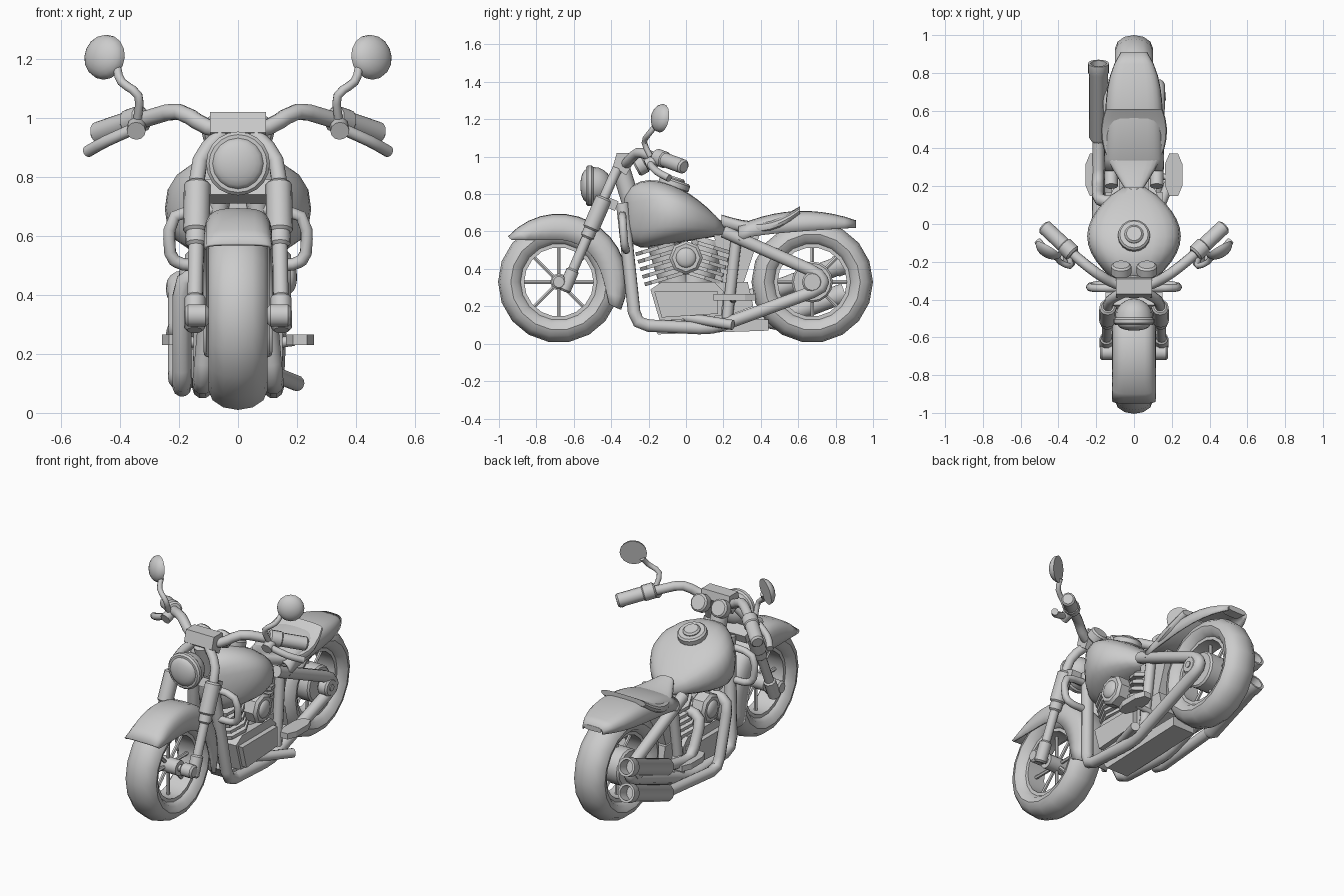
import bpy
from math import sin, cos, pi, tau, radians, copysign
from mathutils import Vector

if "Cube" in bpy.data.objects:
    bpy.data.objects.remove(bpy.data.objects["Cube"])

grey = bpy.data.materials.new("plain_grey")
grey.use_nodes = True
grey.diffuse_color = (.6, .6, .6, 1)
grey.node_tree.nodes["Principled BSDF"].inputs["Base Color"].default_value = grey.diffuse_color


def add(name, verts, faces, mirror=False, thickness=0, angle=40):
    mesh = bpy.data.meshes.new(name)
    mesh.from_pydata([tuple(v) for v in verts], [], faces)
    mesh.materials.append(grey)
    part = bpy.data.objects.new(name, mesh)
    bpy.context.collection.objects.link(part)
    bpy.ops.object.select_all(action='DESELECT')
    part.select_set(True)
    bpy.context.view_layer.objects.active = part
    bpy.ops.object.mode_set(mode='EDIT')
    bpy.ops.mesh.select_all(action='SELECT')
    bpy.ops.mesh.normals_make_consistent(inside=False)
    bpy.ops.object.mode_set(mode='OBJECT')
    bpy.ops.object.shade_smooth_by_angle(angle=radians(angle))
    if thickness:
        part.modifiers.new("thickness", 'SOLIDIFY').thickness = thickness
    if mirror:
        part.modifiers.new("mirror", 'MIRROR')


def loft(name, rings, closed=True, loop=False, **options):
    """Skin a list of equal rings of points."""
    n, m = len(rings[0]), len(rings)
    faces = []
    for i in range(m if loop else m - 1):
        for j in range(n if closed else n - 1):
            a, b, k = i * n, (i + 1) % m * n, (j + 1) % n
            faces.append((a + j, a + k, b + k, b + j))
    if closed and not loop:
        faces += [tuple(range(n)), tuple(range((m - 1) * n, m * n))]
    add(name, [point for ring in rings for point in ring], faces, **options)


def circle(center, turn, radius, sides):
    angles = [tau * j / sides for j in range(sides)]
    return [center + turn @ Vector((radius * cos(a), radius * sin(a), 0)) for a in angles]


def lathe(name, start, axis, profile, sides=16, **options):
    """Turn (radius, distance) pairs about an axis."""
    start, axis = Vector(start), Vector(axis).normalized()
    turn = axis.to_track_quat('Z', 'Y')
    loft(name, [circle(start + axis * d, turn, r, sides) for r, d in profile], **options)


def drum(name, start, end, radius, bevel=0, sides=12, **options):
    """Cylinder between two points, with bevelled ends."""
    axis = Vector(end) - Vector(start)
    size = axis.length
    profile = [(radius, bevel), (radius, size - bevel)]
    if bevel:
        profile = [(radius - bevel, 0), *profile, (radius - bevel, size)]
    lathe(name, start, axis, profile, sides, **options)


def dome(name, start, axis, radius, height, **options):
    steps = [pi * k / 11 for k in range(6)]
    lathe(name, start, axis, [(radius * cos(a), height * sin(a)) for a in steps], **options)


def tube(name, path, radius, sides=10, **options):
    """Sweep a circle along a path with rounded corners."""
    path = [Vector(p) for p in path]
    points = [path[0]]
    for before, corner, after in zip(path, path[1:], path[2:]):
        ends = [corner + (p - corner).normalized() * min(.07, .4 * (p - corner).length) for p in (before, after)]
        points += [ends[0], (ends[0] + ends[1] + corner * 2) / 4, ends[1]]
    points.append(path[-1])
    rings, turn = [], None
    for i, p in enumerate(points):
        ahead = points[min(i + 1, len(points) - 1)] - p
        behind = p - points[max(i - 1, 0)]
        way = ahead.normalized() + behind.normalized()
        if turn:
            turn = (turn @ Vector((0, 0, 1))).rotation_difference(way) @ turn
        else:
            turn = way.to_track_quat('Z', 'Y')
        rings.append(circle(p, turn, radius, sides))
    loft(name, rings, **options)


def prism(name, outline, left, right, **options):
    """Extrude a side outline across the width."""
    loft(name, [[(x, y, z) for y, z in outline] for x in (left, right)], angle=20, **options)


def oval(angle, power):
    """Point on a squared-off circle."""
    return [copysign(abs(v) ** power, v) for v in (cos(angle), sin(angle))]


def body(name, section, power, steps=12, sides=20):
    """Rounded body; section(t) gives y, bottom, top and half width."""
    rings = []
    for i in range(steps + 1):
        y, low, high, wide = section(i / steps)
        ring = [oval(tau * j / sides, power) for j in range(sides)]
        rings.append([(wide * a, y, (low + high) / 2 + (high - low) / 2 * b) for a, b in ring])
    loft(name, rings)


def arch(wide, low, high):
    """Open fender section as (x, height) pairs."""
    return [(wide * a, low + (high - low) * b) for a, b in (oval(pi * j / 12, .55) for j in range(13))]


# Wheels
hub_z, front_y, rear_y = .33, -.68, .675
for label, y in (("front", front_y), ("rear", rear_y)):
    center, side = Vector((0, y, hub_z)), Vector((1, 0, 0))
    steps = [tau * k / 12 for k in range(12)]
    lathe(label + "_tyre", center, side, [(.257 + .068 * cos(a), .1 * sin(a)) for a in steps], 18, loop=True)
    lathe(label + "_rim", center, side, [(r, d) for r, d in ((.185, .06), (.21, .06), (.21, -.06), (.185, -.06))],
          18, loop=True)
    drum(label + "_hub", center - side * .08, center + side * .08, .045)
    drum(label + "_axle", center - side * .17, center + side * .17, .02)
    for k in range(8):
        a = tau * k / 8
        drum(label + "_spoke", center, center + .2 * Vector((0, cos(a), sin(a))), .011, sides=6)
drum("rear_drum", (-.085, rear_y, hub_z), (.085, rear_y, hub_z), .11, .01, 16)

# Front fender wraps round the wheel, with a level front lip
rings = []
for k in range(16):
    a = radians(138 - 10.8 * k)
    inner = .225 / sin(a) if cos(a) < 0 else .225 + .07 * (k / 15) ** 9
    rings.append([(x, front_y + r * cos(a), hub_z + r * sin(a)) for x, r in arch(.117, inner, .365)])
loft("front_fender", rings, closed=False, thickness=.01)

# Rear fender and tail light
rings = []
for k in range(11):
    t = k / 10
    section = arch(.155 * (1 - .55 * t ** 5), .55 + .07 * t ** .5, .71 - .25 * (t - .55) ** 2)
    rings.append([(x, .28 + .63 * t, z) for x, z in section])
loft("rear_fender", rings, closed=False, thickness=.01)
body("tail_light", lambda t: (.85 + .06 * t, .625, .675 - .02 * t, .06), .6, 2, 12)

# Tank, filler cap and seat
body("tank", lambda t: (-.33 + .53 * t,
                        .49 + .09 * t + .12 * (1 - t) ** 14,
                        .88 - .24 * ((t - .2) / .8) ** 2 - .06 * (1 - t) ** 9,
                        .05 + .198 * sin(pi * t) ** .8), .75)
drum("filler_flange", (0, -.07, .83), (0, -.055, .875), .085, .01, 16)
drum("filler_cap", (0, -.06, .86), (0, -.05, .89), .05, .01, 16)
body("seat", lambda t: (.19 + .42 * t,
                        .62 - .04 * sin(pi * t) + .07 * t ** 4,
                        .69 - .04 * sin(pi * t) + .045 * t ** 3,
                        .05 + .125 * sin(.7 * pi * t)), .65, 8)
prism("side_panel", [(.15, .58), (.4, .6), (.3, .3), (.2, .3)], -.08, .08)

# Front fork, clamps and neck
top, bottom = Vector((.135, -.36, .96)), Vector((.147, -.645, .3))
tube("fork_tube", [(.05, -.36, .95), top.lerp(bottom, .15), bottom], .027, mirror=True)
drum("fork_sleeve", top.lerp(bottom, .27), top.lerp(bottom, .53), .045, .01, mirror=True)
drum("fork_collar", top.lerp(bottom, .5), top.lerp(bottom, .6), .036, .01, mirror=True)
drum("axle_clamp", bottom.lerp(top, .15), bottom.lerp(top, -.03), .036, .01, 10, mirror=True)
drum("axle_nut", (.1, front_y, hub_z), (.18, front_y, hub_z), .04, .01, 10, mirror=True)
prism("top_clamp", [(-.39, .95), (-.37, 1.02), (-.29, 1.02), (-.28, .97), (-.32, .9)], -.095, .095)
prism("lower_clamp", [(-.45, .74), (-.43, .79), (-.36, .76), (-.38, .71)], -.15, .15)
drum("steering_neck", (0, -.35, .94), (0, -.27, .68), .05)

# Headlight
nose, ahead = Vector((0, -.495, .845)), Vector((0, -1, 0))
dome("headlight_shell", nose, -ahead, .1, .1)
drum("headlight_ring", nose, nose + ahead * .04, .108, .01, 20)
dome("headlight_lens", nose + ahead * .035, ahead, .088, .035)

# Handlebar, grips, levers, mirrors and gauges
tube("handlebar", [(0, -.33, .96), (.1, -.32, .96), (.2, -.26, 1.03), (.3, -.18, 1), (.4, -.09, .97)], .028, mirror=True)
inner, outer = Vector((.32, -.16, 1)), Vector((.48, -.01, .945))
drum("switch_box", inner, inner.lerp(outer, .35), .046, .01, mirror=True)
drum("grip", inner, outer, .04, .01, mirror=True)
drum("lever_mount", (.34, -.13, .99), (.345, -.215, .955), .032, mirror=True)
tube("lever", [(.335, -.2, .97), (.45, -.16, .92), (.51, -.09, .885)], .02, mirror=True)
tube("mirror_stem", [(.34, -.19, 1), (.33, -.23, 1.08), (.4, -.2, 1.12), (.41, -.16, 1.17)], .015, mirror=True)
dome("mirror", (.45, -.13, 1.205), (.5, -.85, .15), .077, .05, mirror=True)
drum("gauge", (.068, -.27, .94), (.068, -.215, .97), .054, .01, 14, mirror=True)

# Frame tubes and crash bars
tube("cradle_frame", [(.06, -.34, .75), (.12, -.27, .1), (.12, .14, .08), (.13, .74, .3),
                      (.13, .72, .37), (.12, .2, .6)], .035, mirror=True)
drum("rear_upright", (.1, .27, .57), (.11, .22, .13), .03, mirror=True)
drum("rear_axle_plate", (.1, rear_y, hub_z), (.165, rear_y, hub_z), .055, .01, mirror=True)
drum("backbone", (0, -.3, .74), (0, .3, .59), .04)
tube("crash_bar", [(.06, -.34, .69), (.23, -.34, .68), (.235, -.33, .53), (.19, -.32, .5), (.1, -.32, .5)],
     .021, mirror=True)

# Engine: sump, crankcase, finned cylinders, round covers
prism("sump", [(-.2, .12), (-.15, .05), (.44, .07), (.44, .13)], -.075, .075)
prism("crankcase", [(-.19, .29), (-.13, .33), (.15, .33), (.2, .28), (.19, .15), (-.14, .12)], -.12, .12)
prism("case_cover", [(-.17, .28), (.17, .28), (.17, .16), (-.13, .14)], -.15, .15)
prism("gearbox", [(.15, .33), (.33, .33), (.36, .2), (.15, .12)], -.09, .09)
for lean in (-1, 1):
    foot, axis = Vector((0, lean * .05, .3)), Vector((0, lean * .3, 1)).normalized()
    drum("cylinder", foot, foot + axis * .27, .085)
    for k in range(5):
        fin = foot + axis * (.045 + .042 * k) + Vector((0, lean * .035, 0))
        drum("cooling_fin", fin, fin + axis * .02, .125, sides=8)
drum("air_filter", (.08, 0, .46), (.18, 0, .46), .09, .015, 8, mirror=True)
dome("air_filter_cap", (.175, 0, .46), (1, 0, 0), .055, .025, mirror=True)

# Foot pegs and kick stand
plate = [oval(tau * k / 8 + pi / 8, .8) for k in range(8)]
loft("foot_peg", [[(.21 + .05 * a, .26 + .12 * b, z) for a, b in plate] for z in (.23, .265)], angle=20, mirror=True)
drum("peg_arm", (.08, .25, .23), (.19, .25, .245), .018, mirror=True)
drum("kick_stand", (.1, 0, .14), (.2, .25, .1), .027)

# Exhaust headers and hollow silencers, rising to the rear on one side
for z, port in ((.27, .12), (.11, -.14)):
    start, rise = Vector((-.188, .43, z)), Vector((0, .42, .16))
    tube("exhaust_header", [(-.08, port, .48), (-.19, port, .46), (-.19, port + .1, z - .03), start + rise * .1], .032)
    length = rise.length
    lathe("silencer", start, rise,
          [(.03, 0), (.05, .03), (.05, length - .06), (.056, length - .05), (.056, length), (.042, length),
           (.042, length - .07)])
